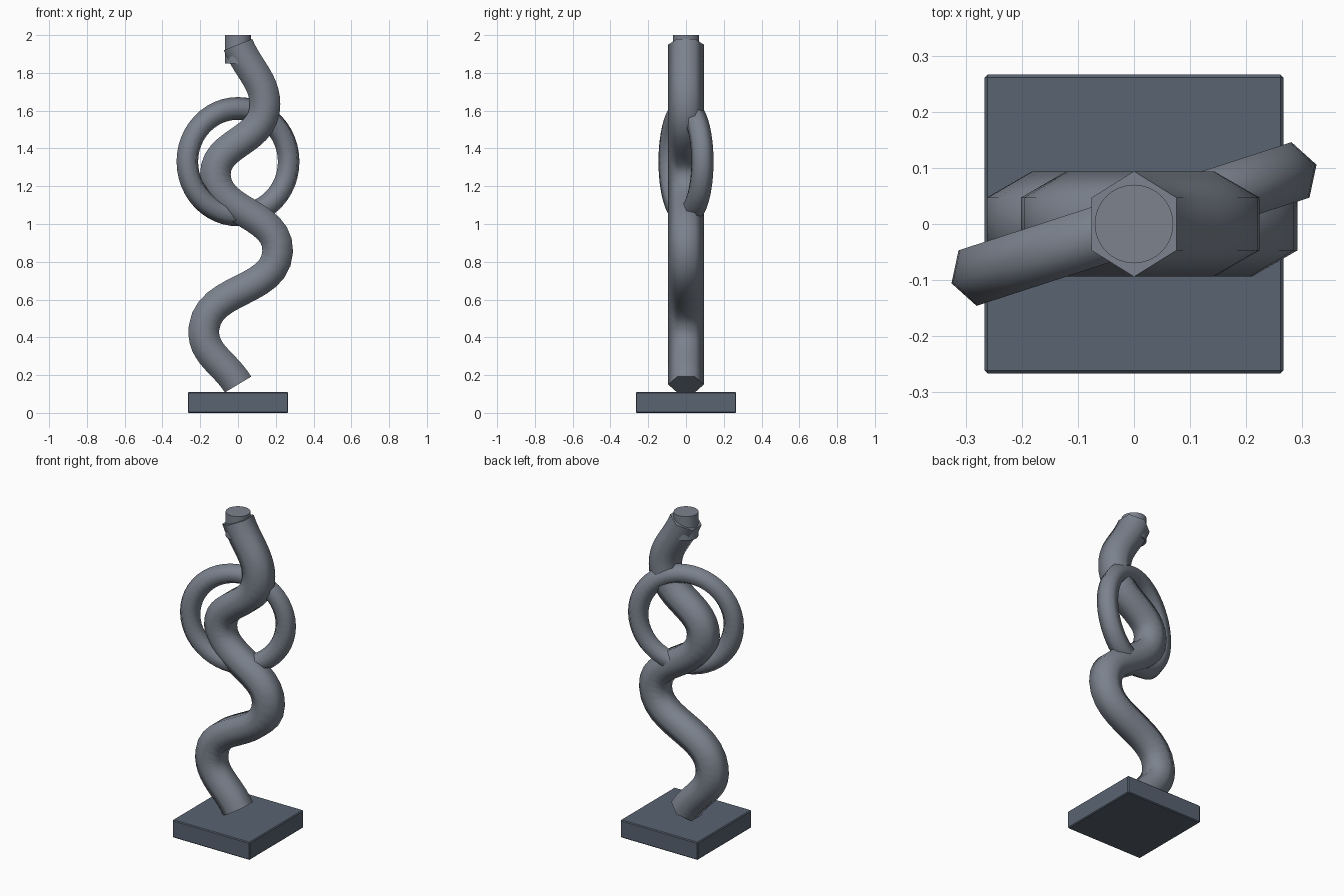
import bpy, math

if "Cube" in bpy.data.objects:
    bpy.data.objects.remove(bpy.data.objects["Cube"])

# Square base slab with a tiny bevel
bpy.ops.mesh.primitive_cube_add(size=1, location=(0, 0, 0.055))
base = bpy.context.object
base.name = "base"
base.scale = (0.532, 0.532, 0.11)
bpy.ops.object.transform_apply(location=False, rotation=False, scale=True)
bev = base.modifiers.new("edge_bevel", 'BEVEL')
bev.width = 0.005
bev.segments = 1
slate = bpy.data.materials.new("slate")
slate.diffuse_color = (0.1, 0.125, 0.165, 1)
slate.use_nodes = True
slate.node_tree.nodes["Principled BSDF"].inputs["Base Color"].default_value = slate.diffuse_color
base.data.materials.append(slate)

metal = bpy.data.materials.new("grey_metal")
metal.diffuse_color = (0.2, 0.225, 0.27, 1)
metal.use_nodes = True
metal.node_tree.nodes["Principled BSDF"].inputs["Base Color"].default_value = metal.diffuse_color

# Winding stem: six-sided tube along a zigzag of smooth points
points = [(0, 0.15), (-0.18, 0.45), (0.21, 0.855), (-0.12, 1.26), (0.14, 1.6), (0, 1.95)]
curve = bpy.data.curves.new("stem", 'CURVE')
curve.dimensions = '3D'
curve.bevel_depth = 0.094
curve.bevel_resolution = 1
curve.resolution_u = 12
curve.use_fill_caps = True
spline = curve.splines.new('BEZIER')
spline.bezier_points.add(len(points) - 1)
for bp, (x, z) in zip(spline.bezier_points, points):
    bp.co = (x, 0, z)
    bp.handle_left_type = bp.handle_right_type = 'AUTO'
spline.use_smooth = True
stem = bpy.data.objects.new("stem", curve)
bpy.context.collection.objects.link(stem)
curve.materials.append(metal)

# Upright ring, turned slightly about z
bpy.ops.mesh.primitive_torus_add(major_radius=0.282, minor_radius=0.06, major_segments=48,
                                 minor_segments=6, location=(0, 0, 1.33),
                                 rotation=(math.pi / 2, 0, math.radians(18)))
ring = bpy.context.object
ring.name = "ring"
bpy.ops.object.shade_smooth()
ring.data.materials.append(metal)

# Short round cap at the top
bpy.ops.mesh.primitive_cylinder_add(vertices=32, radius=0.07, depth=0.15, location=(0, 0, 1.925))
cap = bpy.context.object
cap.name = "top_cap"
bpy.ops.object.shade_smooth_by_angle(angle=math.radians(40))
cap.data.materials.append(metal)
